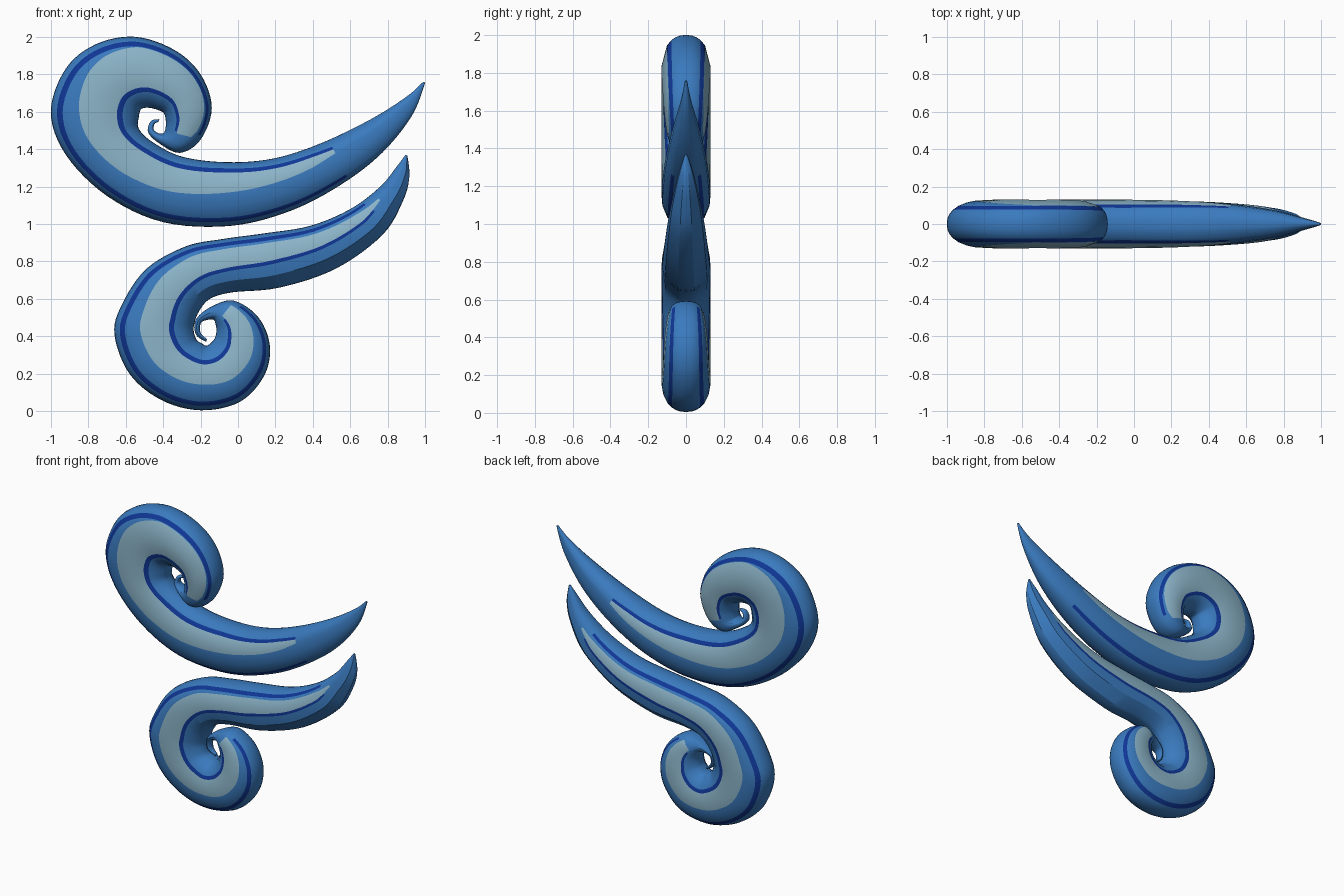
import bpy

STEPS = 6  # rings between two stations


def material(name, rgb):
    m = bpy.data.materials.new(name)
    m.diffuse_color = (*rgb, 1)
    return m


MATS = [material("mid_blue", (0.042, 0.195, 0.515)),
        material("pale_blue", (0.26, 0.456, 0.578)),
        material("deep_blue", (0.005, 0.038, 0.305))]


def spline(rows, t):
    """Catmull-Rom through the station rows."""
    i = min(int(t), len(rows) - 2)
    f = t - i
    p1, p2 = rows[i], rows[i + 1]
    p0, p3 = rows[max(i - 1, 0)], rows[min(i + 2, len(rows) - 1)]
    return [0.5 * (2 * b + (c - a) * f + (2 * a - 5 * b + 4 * c - d) * f * f
                   + (3 * b - a - 3 * c + d) * f ** 3)
            for a, b, c, d in zip(p0, p1, p2, p3)]


def band(keys, t):
    """Pale band limits at station t, linear between keys."""
    if t <= keys[0][0]:
        return keys[0][1:]
    for a, b in zip(keys, keys[1:]):
        if t <= b[0]:
            f = (t - a[0]) / (b[0] - a[0])
            return [p + (q - p) * f for p, q in zip(a[1:], b[1:])]
    return keys[-1][1:]


def swoosh(name, rows, keys, pale_range, dark_range):
    verts, faces, mats = [], [], []
    total = (len(rows) - 1) * STEPS
    n = 0
    for k in range(total + 1):
        t = k / STEPS
        ox, oz, ix, iz, d = spline(rows, t)
        lo, hi = band(keys, t)
        # positions across the section, -1 outer edge to +1 inner edge
        us = [-1, -0.985, -0.94, -0.86, -0.73, (lo - 0.73) / 2, lo,
              (lo + hi) / 2, hi, hi + 0.13, (hi + 1.07) / 2, 0.96, 0.99, 1]
        n = len(us)
        ring = [(u, -1) for u in us] + [(u, 1) for u in us[-2:0:-1]]
        for u, side in ring:
            y = side * max(d, 0.004) * max(0, 1 - abs(u) ** 2.3) ** (1 / 2.3)
            verts.append(((ox + ix) / 2 + u * (ix - ox) / 2, y,
                          (oz + iz) / 2 + u * (iz - oz) / 2))
    m = 2 * n - 2
    for k in range(total):
        t = (k + 0.5) / STEPS
        for j in range(m):
            j2 = (j + 1) % m
            faces.append((k * m + j, k * m + j2, (k + 1) * m + j2, (k + 1) * m + j))
            col = j if j < n - 1 else m - 1 - j
            mat = 0
            if col in (6, 7) and pale_range[0] < t < pale_range[1]:
                mat = 1
            if col in (3, 8) and dark_range[0] < t < dark_range[1]:
                mat = 2
            mats.append(mat)
    faces += [tuple(range(m)), tuple(total * m + j for j in range(m))]
    mats += [0, 0]
    me = bpy.data.meshes.new(name)
    me.from_pydata(verts, [], faces)
    for mt in MATS:
        me.materials.append(mt)
    for p, i in zip(me.polygons, mats):
        p.material_index = i
    ob = bpy.data.objects.new(name, me)
    bpy.context.collection.objects.link(ob)
    bpy.context.view_layer.objects.active = ob
    ob.select_set(True)
    bpy.ops.object.mode_set(mode='EDIT')
    bpy.ops.mesh.select_all(action='SELECT')
    bpy.ops.mesh.normals_make_consistent(inside=False)
    bpy.ops.object.mode_set(mode='OBJECT')
    bpy.ops.object.shade_smooth_by_angle()
    ob.select_set(False)


# station: outer edge x, z, inner edge x, z, half depth
UPPER = [
    (1.0, 1.755, 0.99, 1.76, 0.006), (0.93, 1.58, 0.90, 1.68, 0.03),
    (0.77, 1.38, 0.71, 1.56, 0.075), (0.55, 1.21, 0.44, 1.43, 0.11),
    (0.28, 1.07, 0.19, 1.35, 0.125), (-0.04, 0.99, -0.06, 1.33, 0.13),
    (-0.40, 1.01, -0.30, 1.36, 0.13), (-0.70, 1.15, -0.46, 1.44, 0.13),
    (-0.92, 1.37, -0.53, 1.51, 0.13), (-1.0, 1.60, -0.53, 1.57, 0.13),
    (-0.92, 1.83, -0.52, 1.61, 0.13), (-0.76, 1.96, -0.50, 1.62, 0.13),
    (-0.55, 2.0, -0.47, 1.62, 0.13), (-0.34, 1.93, -0.43, 1.61, 0.13),
    (-0.20, 1.80, -0.395, 1.59, 0.125), (-0.14, 1.62, -0.385, 1.54, 0.115),
    (-0.20, 1.45, -0.39, 1.50, 0.10), (-0.31, 1.38, -0.40, 1.485, 0.08),
    (-0.42, 1.43, -0.425, 1.485, 0.05), (-0.48, 1.49, -0.45, 1.505, 0.03),
    (-0.465, 1.55, -0.445, 1.535, 0.02), (-0.42, 1.56, -0.425, 1.545, 0.01)]

LOWER = [
    (0.895, 1.37, 0.905, 1.365, 0.006), (0.85, 1.31, 0.915, 1.25, 0.035),
    (0.76, 1.20, 0.88, 1.12, 0.065), (0.60, 1.08, 0.77, 0.94, 0.095),
    (0.385, 0.99, 0.52, 0.76, 0.115), (0.14, 0.95, 0.22, 0.66, 0.125),
    (-0.08, 0.92, -0.03, 0.635, 0.13), (-0.28, 0.88, -0.15, 0.60, 0.13),
    (-0.49, 0.76, -0.21, 0.53, 0.13), (-0.62, 0.57, -0.235, 0.46, 0.13),
    (-0.66, 0.41, -0.235, 0.42, 0.13), (-0.58, 0.20, -0.22, 0.38, 0.13),
    (-0.41, 0.06, -0.19, 0.36, 0.13), (-0.20, 0.005, -0.17, 0.35, 0.13),
    (0.01, 0.05, -0.15, 0.36, 0.125), (0.14, 0.19, -0.13, 0.38, 0.12),
    (0.17, 0.35, -0.12, 0.40, 0.115), (0.11, 0.50, -0.115, 0.43, 0.105),
    (-0.02, 0.59, -0.12, 0.465, 0.09), (-0.14, 0.56, -0.135, 0.49, 0.06),
    (-0.225, 0.49, -0.195, 0.475, 0.035), (-0.225, 0.41, -0.20, 0.42, 0.025),
    (-0.17, 0.37, -0.165, 0.385, 0.012)]

# pale band limits: station, outer limit, inner limit
UPPER_BAND = [(2.6, 0.40, 0.50), (3.3, 0.20, 0.60), (5, 0.05, 0.68), (7, -0.20, 0.62),
              (9, -0.35, 0.50), (11, -0.62, 0.45), (12, -0.71, 0.42),
              (14.5, -0.71, 0.42), (15.7, -0.60, 0.40), (16.2, -0.35, 0.3)]
LOWER_BAND = [(2.3, -0.50, -0.35), (3, -0.60, -0.15), (5, -0.65, 0.0), (7, -0.60, 0.15),
              (9, -0.40, 0.35), (11, -0.28, 0.42), (13, -0.20, 0.42),
              (16, -0.40, 0.42), (18, -0.62, 0.30)]

swoosh("upper_scroll", UPPER, UPPER_BAND, (2.8, 16.0), (2.9, 15.9))
swoosh("lower_scroll", LOWER, LOWER_BAND, (2.4, 18.0), (2.6, 17.7))
